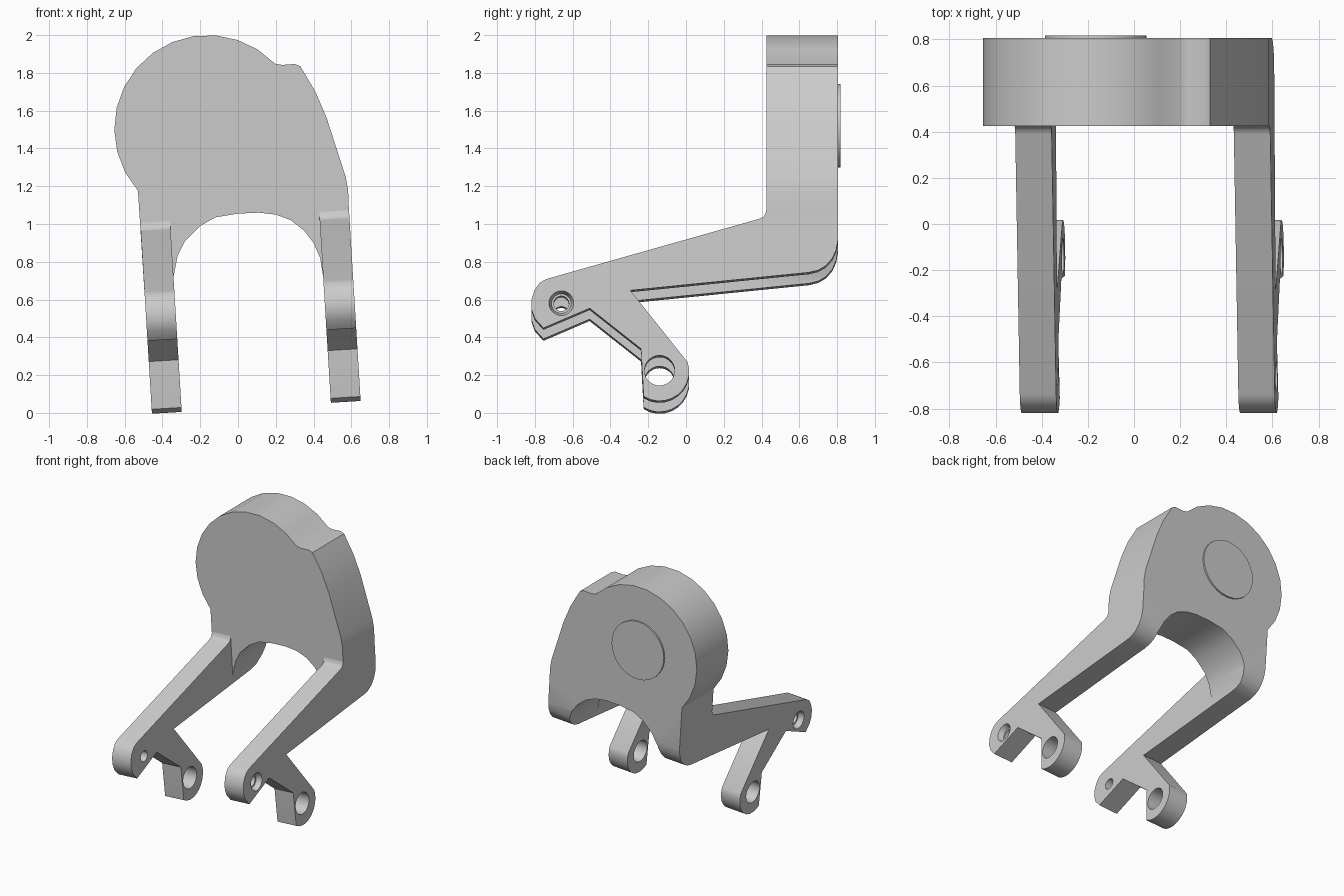
import bpy, bmesh
from math import radians, sin, cos, tan
from mathutils import Matrix, Vector

cube = bpy.data.objects.get("Cube")
if cube:
    bpy.data.objects.remove(cube, do_unlink=True)

TILT = radians(3.5)
TILT_MATRIX = Matrix.Rotation(-TILT, 4, 'Y')
MID, OFFSET, HALF = 0.0985, 0.4745, 0.079   # arm spacing and half thickness

grey = bpy.data.materials.new("light_grey")
grey.use_nodes = True
colour = (0.6, 0.6, 0.6, 1)
grey.diffuse_color = colour
grey.node_tree.nodes["Principled BSDF"].inputs["Base Color"].default_value = colour


def finish(name, bm):
    bmesh.ops.recalc_face_normals(bm, faces=bm.faces)
    mesh = bpy.data.meshes.new(name)
    bm.to_mesh(mesh)
    bm.free()
    mesh.materials.append(grey)
    ob = bpy.data.objects.new(name, mesh)
    bpy.context.collection.objects.link(ob)
    return ob


def prism(name, points, axis, start, end):
    """Extrude a closed outline along x (points are y, z) or y (points are x, z)."""
    bm = bmesh.new()
    place = (lambda a, b: (start, a, b)) if axis == 'X' else (lambda a, b: (a, start, b))
    face = bm.faces.new([bm.verts.new(place(a, b)) for a, b in points])
    new = bmesh.ops.extrude_face_region(bm, geom=[face])["geom"]
    step = Vector((end - start, 0, 0) if axis == 'X' else (0, end - start, 0))
    bmesh.ops.translate(bm, vec=step, verts=[v for v in new if isinstance(v, bmesh.types.BMVert)])
    return finish(name, bm)


def drum(name, centre, axis, r1, r2, depth, sides=28):
    """Cylinder or cone; r1 lies on the negative end of the axis."""
    bm = bmesh.new()
    turn = Matrix.Rotation(radians(90), 4, 'Y') if axis == 'X' else Matrix.Rotation(radians(-90), 4, 'X')
    bmesh.ops.create_cone(bm, cap_ends=True, segments=sides, radius1=r1, radius2=r2,
                          depth=depth, matrix=Matrix.Translation(centre) @ turn)
    return finish(name, bm)


def boolean(ob, cutter, operation):
    cutter.hide_render = True
    mod = ob.modifiers.new("cut", 'BOOLEAN')
    mod.operation, mod.object, mod.solver = operation, cutter, 'EXACT'
    bpy.context.view_layer.objects.active = ob
    bpy.ops.object.modifier_apply(modifier=mod.name)
    bpy.data.objects.remove(cutter, do_unlink=True)


def smooth(ob):
    bpy.ops.object.select_all(action='DESELECT')
    ob.select_set(True)
    bpy.context.view_layer.objects.active = ob
    bpy.ops.object.shade_smooth_by_angle(angle=radians(30))


def arc(cx, cy, r, a, b, n):
    return [(cx + r * cos(radians(a + (b - a) * i / n)),
             cy + r * sin(radians(a + (b - a) * i / n))) for i in range(n + 1)]


def tilted_x(u, z):
    """x of a tilted arm face at height z."""
    return u / cos(TILT) - z * tan(TILT)


def lower(points):
    return [(y, z - 0.04) for y, z in points]


# Body: round head, shoulder and arched legs
outer_l, inner_l = MID - OFFSET - HALF, MID - OFFSET + HALF
inner_r, outer_r = MID + OFFSET - HALF, MID + OFFSET + HALF
outline = arc(-0.16, 1.505, 0.495, 221.7, 44, 13)
outline += [(0.235, 1.842), (0.30, 1.847), (0.33, 1.835), (0.345, 1.81), (0.41, 1.70),
            (0.47, 1.56), (0.57, 1.25), (0.583, 1.18)]
outline += [(tilted_x(outer_r, 1.1), 1.1), (tilted_x(outer_r, 0.5), 0.5),
            (tilted_x(inner_r, 0.5), 0.5), (tilted_x(inner_r, 0.72), 0.72)]
outline += [(0.435, 0.82), (0.40, 0.90), (0.35, 0.965), (0.28, 1.02), (0.2, 1.05), (0.11, 1.06),
            (0, 1.055), (-0.12, 1.035), (-0.2, 0.99), (-0.28, 0.91), (-0.32, 0.83)]
outline += [(tilted_x(inner_l, 0.72), 0.72), (tilted_x(inner_l, 0.5), 0.5),
            (tilted_x(outer_l, 0.5), 0.5)]
body = prism("body", outline, 'Y', 0.425, 0.805)

# Rounded lower back edge of the body
keep = prism("keep", lower([(0.3, 0.71), (0.65, 0.745), (0.70, 0.757), (0.74, 0.78), (0.775, 0.82),
                            (0.795, 0.865), (0.805, 0.92), (0.9, 1.1), (0.9, 2.4), (0.3, 2.4)]),
             'X', -1.5, 1.5)
keep.data.transform(TILT_MATRIX)
boolean(body, keep, 'INTERSECT')
smooth(body)

# Raised disc on the back
smooth(drum("back_disc", (-0.165, 0.805, 1.52), 'Y', 0.22, 0.22, 0.024))

# Arms with a forked end
side = [(0.426, 1.08), (0.42, 1.055), (0.41, 1.04), (0.39, 1.03), (-0.74, 0.71), (-0.775, 0.69),
        (-0.803, 0.65), (-0.818, 0.60), (-0.818, 0.55), (-0.80, 0.50), (-0.755, 0.45),
        (-0.51, 0.555), (-0.238, 0.34), (-0.225, 0.10)]
side += arc(-0.14, 0.22, 0.157, 238, 378, 10)
side += [(-0.295, 0.65), (0.426, 0.7225)]
for name, sign in (("left_arm", 1), ("right_arm", -1)):
    x = MID + sign * OFFSET
    arm = prism(name, lower(side), 'X', x - HALF, x + HALF)
    boolean(arm, drum("lower_hole", (x, -0.14, 0.185), 'X', 0.08, 0.08, 1), 'DIFFERENCE')
    boolean(arm, drum("upper_hole", (x, -0.66, 0.542), 'X', 0.04, 0.04, 1), 'DIFFERENCE')
    radii = (0.052, 0.079) if sign > 0 else (0.079, 0.052)
    boolean(arm, drum("countersink", (x + sign * HALF, -0.66, 0.542), 'X', *radii, 0.08), 'DIFFERENCE')
    arm.data.transform(TILT_MATRIX)
    smooth(arm)
